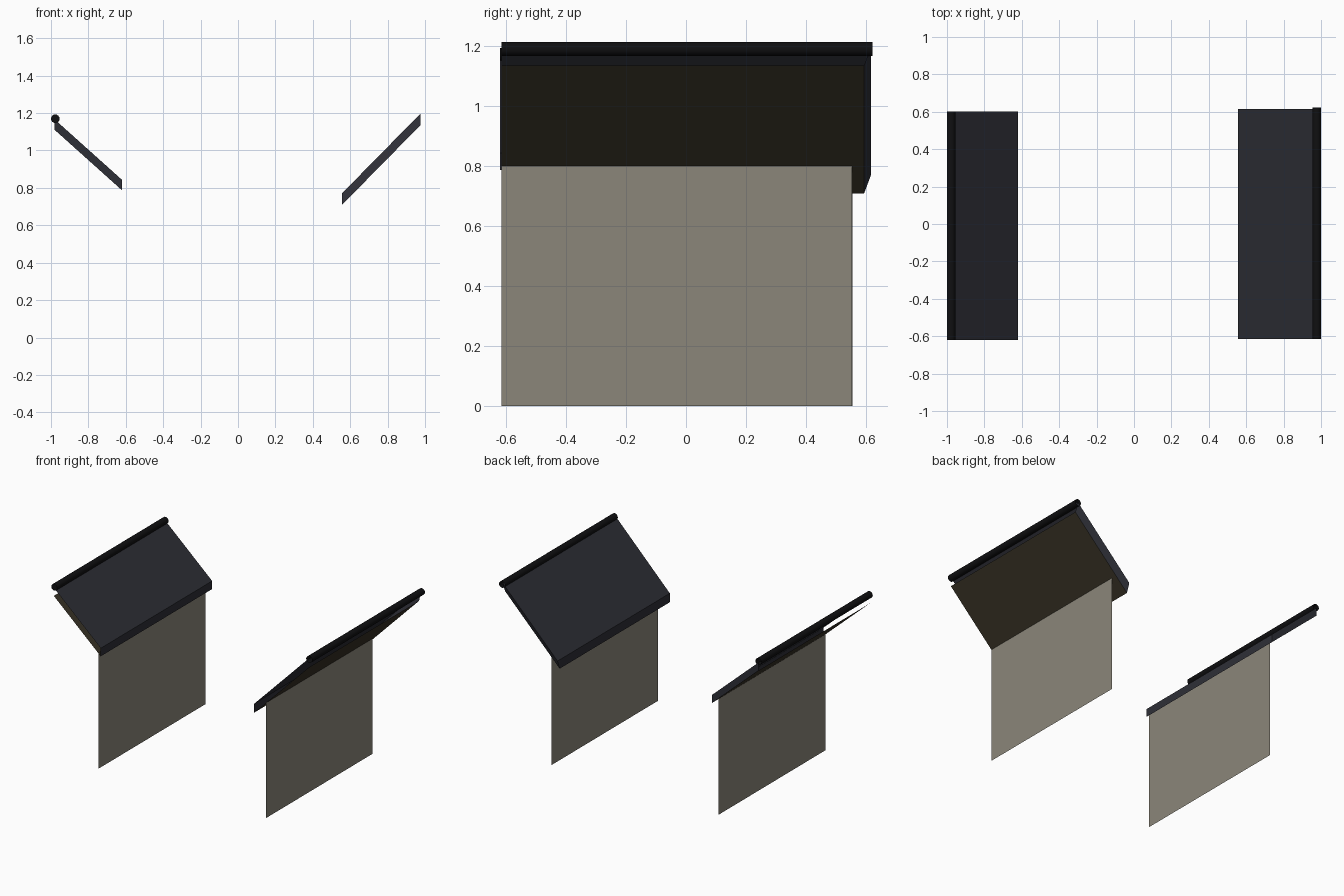
import bpy, bmesh, math
from mathutils import Matrix, Vector

if "Cube" in bpy.data.objects:
    bpy.data.objects.remove(bpy.data.objects["Cube"])


def material(name, rgb):
    m = bpy.data.materials.new(name)
    m.diffuse_color = (*rgb, 1)
    m.use_nodes = True
    m.node_tree.nodes["Principled BSDF"].inputs["Base Color"].default_value = m.diffuse_color
    return m


WALL = material("warm grey plaster", (0.26, 0.24, 0.195))
SLATE = material("dark slate", (0.027, 0.028, 0.037))
TIMBER = material("dark timber", (0.041, 0.034, 0.020))
BLACK = material("black ridge", (0.0048, 0.0048, 0.0055))


def finish(name, bm, mats):
    me = bpy.data.meshes.new(name)
    bm.to_mesh(me)
    bm.free()
    for m in mats:
        me.materials.append(m)
    ob = bpy.data.objects.new(name, me)
    bpy.context.collection.objects.link(ob)
    return ob


def orient(face, direction):
    face.normal_update()
    if face.normal.dot(Vector(direction)) < 0:
        face.normal_flip()


def wall(name, x, y0, y1, h, side):
    # single thin wall sheet
    bm = bmesh.new()
    f = bm.faces.new([bm.verts.new(p) for p in
                      ((x, y0, 0), (x, y1, 0), (x, y1, h), (x, y0, h))])
    orient(f, (side, 0, 0))
    finish(name, bm, [WALL])


def roof(name, eave, ridge, thick, y0, y1_top, y1_under, side):
    # slab left open at the front and under the ridge, timber on the underside
    bm = bmesh.new()
    (xe, ze), (xr, zr) = eave, ridge

    def v(x, y, z):
        return bm.verts.new((x, y, z))
    ub = [v(xe, y0, ze), v(xr, y0, zr), v(xr, y1_under, zr), v(xe, y1_under, ze)]
    tp = [v(xe, y0, ze + thick), v(xr, y0, zr + thick),
          v(xr, y1_top, zr + thick), v(xe, y1_top, ze + thick)]
    under = bm.faces.new(ub)
    under.material_index = 1
    orient(under, (0, 0, -1))
    orient(bm.faces.new(tp), (0, 0, 1))
    orient(bm.faces.new((ub[0], ub[3], tp[3], tp[0])), (-side, 0, 0))
    orient(bm.faces.new((ub[2], ub[3], tp[3], tp[2])), (0, 1, 0))
    finish(name, bm, [SLATE, TIMBER])


def ridge_pole(name, x, z, r, y0, y1, front_cap):
    # round ridge tube, optionally closed at the front
    bm = bmesh.new()
    bmesh.ops.create_cone(bm, cap_ends=True, segments=16, radius1=r, radius2=r,
                          depth=y1 - y0,
                          matrix=Matrix.Translation((x, (y0 + y1) / 2, z))
                          @ Matrix.Rotation(math.pi / 2, 4, 'X'))
    caps = [f for f in bm.faces if len(f.verts) > 4
            and not (front_cap and f.calc_center_median().y < 0)]
    bmesh.ops.delete(bm, geom=caps, context='FACES_ONLY')
    for f in bm.faces:
        f.smooth = len(f.verts) == 4
    finish(name, bm, [BLACK])


# left half
wall("left_wall", -0.64, -0.615, 0.555, 0.805, 1)
roof("left_roof", (-0.62, 0.787), (-0.98, 1.11), 0.056, -0.62, 0.602, 0.602, -1)
ridge_pole("left_ridge", -0.977, 1.17, 0.023, -0.62, 0.602, True)

# right half
wall("right_wall", 0.645, -0.615, 0.553, 0.805, 1)
roof("right_roof", (0.555, 0.708), (0.975, 1.135), 0.062, -0.615, 0.616, 0.593, 1)
ridge_pole("right_ridge", 0.977, 1.19, 0.023, -0.615, 0.622, False)
